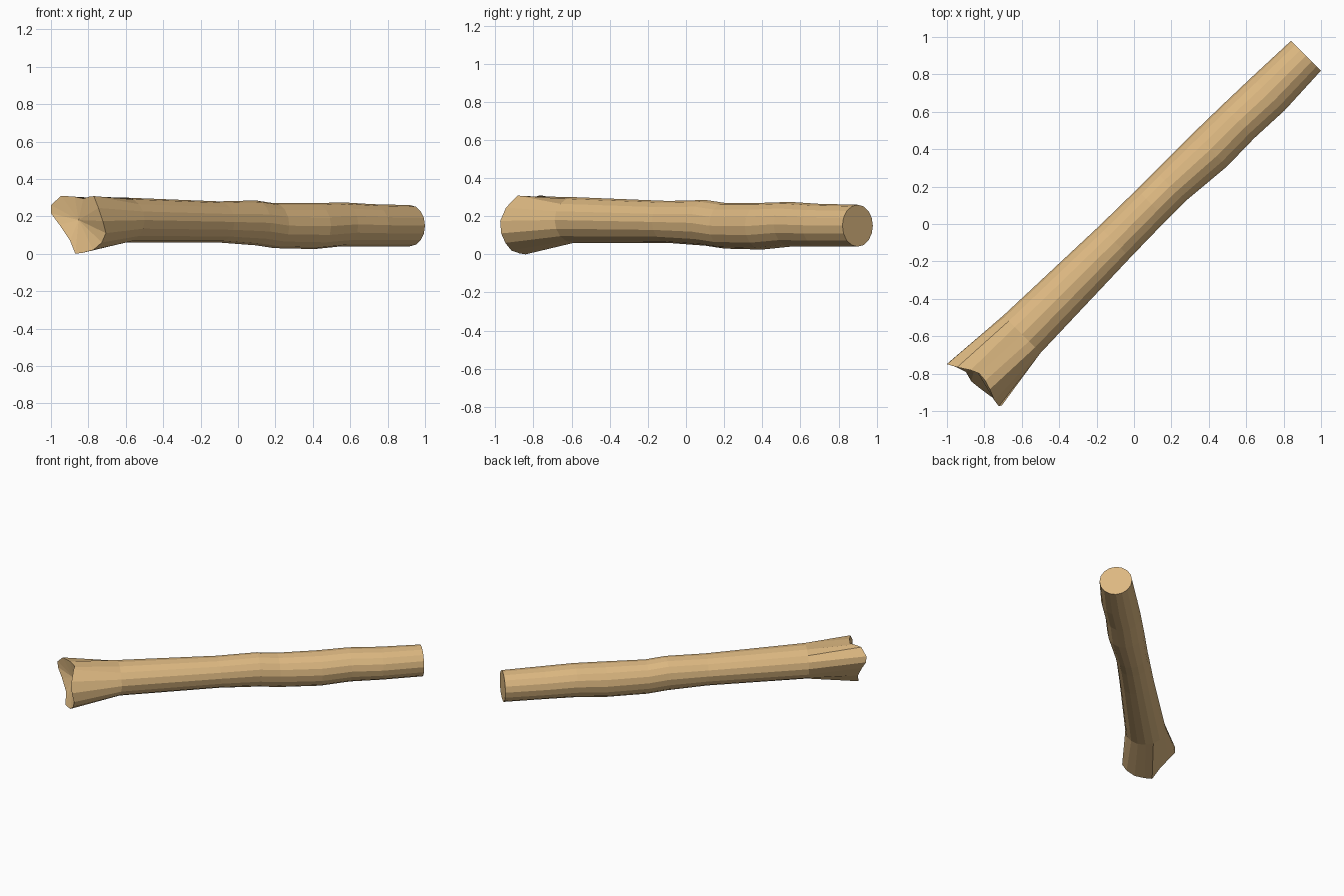
import bpy, bmesh, math

if "Cube" in bpy.data.objects:
    bpy.data.objects.remove(bpy.data.objects["Cube"])

SIDES = 16
R2 = math.sqrt(2)

def place(t, s, z):
    # t runs along the diagonal log, s across it
    return ((t - s) / R2, (t + s) / R2, z)

# trunk stations: along, left, right, top, bottom
stations = [
    (1.287, .099, -.127, .26, .04), (1.0, .11, -.14, .265, .04),
    (.78, .116, -.13, .275, .04), (.57, .12, -.134, .27, .025),
    (.28, .12, -.108, .27, .03), (.14, .12, -.108, .285, .045),
    (-.14, .124, -.113, .28, .06), (-.84, .148, -.134, .30, .06),
]

# splintered, lobed rim: along, across, height (counter-clockwise from left)
rim = [
    (-1.235, .178, .215), (-1.237, .177, .26), (-1.21, .127, .31),
    (-1.17, .065, .305), (-1.15, .02, .295), (-1.155, -.03, .305),
    (-1.17, -.08, .308), (-1.195, -.14, .245), (-1.2, -.178, .175),
    (-1.185, -.186, .11), (-1.185, -.155, .06), (-1.195, -.10, .02),
    (-1.205, -.03, .005), (-1.21, .02, 0.0), (-1.195, .075, .07),
    (-1.215, .135, .155),
]

bm = bmesh.new()
rings = []
for t, left, right, top, bottom in stations:
    ring = []
    for i in range(SIDES):
        a = 2 * math.pi * i / SIDES
        s = (left + right) / 2 + (left - right) / 2 * math.cos(a)
        z = (top + bottom) / 2 + (top - bottom) / 2 * math.sin(a)
        ring.append(bm.verts.new(place(t, s, z)))
    rings.append(ring)
rings.append([bm.verts.new(place(*p)) for p in rim])

# bark sides
for a, b in zip(rings, rings[1:]):
    for i in range(SIDES):
        j = (i + 1) % SIDES
        bm.faces.new((a[i], a[j], b[j], b[i]))

# sawn end, and hollowed fan at the broken end
bm.faces.new(rings[0])
hub = bm.verts.new(place(-1.145, .06, .18))
for i in range(SIDES):
    bm.faces.new((rings[-1][i], rings[-1][(i + 1) % SIDES], hub))
bmesh.ops.recalc_face_normals(bm, faces=bm.faces)

mesh = bpy.data.meshes.new("log")
bm.to_mesh(mesh)
bm.free()
log = bpy.data.objects.new("log", mesh)
bpy.context.collection.objects.link(log)

wood = bpy.data.materials.new("wood")
wood.diffuse_color = (.72, .48, .22, 1)
wood.use_nodes = True
wood.node_tree.nodes["Principled BSDF"].inputs["Base Color"].default_value = wood.diffuse_color
mesh.materials.append(wood)
